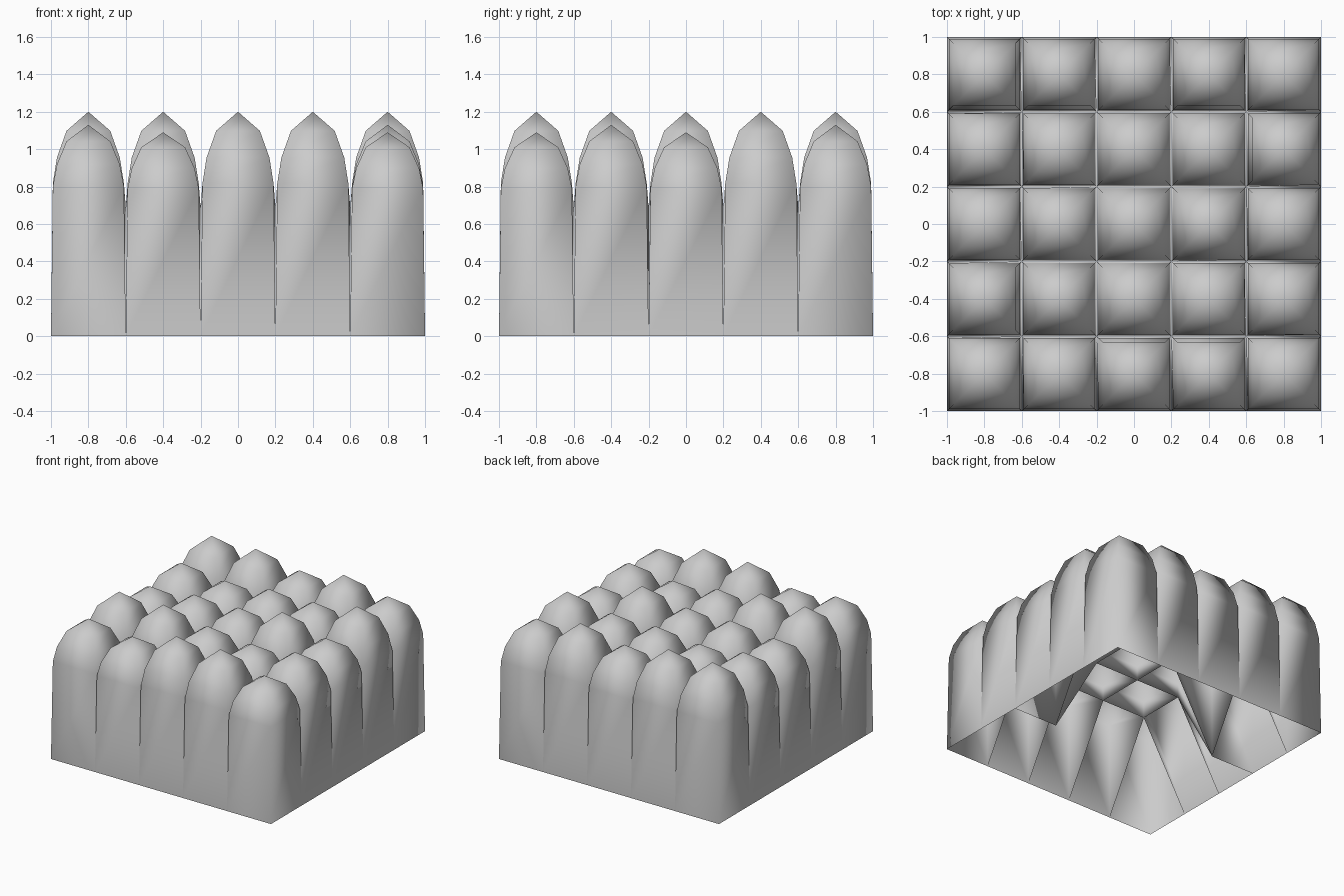
import bpy
import bmesh

if "Cube" in bpy.data.objects:
    bpy.data.objects.remove(bpy.data.objects["Cube"])

CELL, N, VALLEY = 0.4, 5, 0.69

# Peak heights, rows from front (-y) to back (+y)
A, B, C = 1.2, 1.13, 1.09
PEAKS = [[B, C, A, A, C],
         [A, A, B, C, B],
         [C, B, B, A, C],
         [B, C, B, B, A],
         [A, A, B, A, B]]

# Dome rings: half width, fraction of the way from valley to peak
RINGS = [(0.19, 0.25), (0.168, 0.52), (0.117, 0.80)]

# Inner grid points that hang down to the ground as legs
LEGS = {(4, 2), (1, 3)}


def base_point(i, j):
    edge = i in (0, N) or j in (0, N)
    z = 0.0 if edge or (i, j) in LEGS else VALLEY
    return (-1 + CELL * i, -1 + CELL * j, z)


def add_tower(bm, grid, i, j, peak):
    """Open-bottomed tower standing on four shared grid points."""
    cx, cy = -0.8 + CELL * i, -0.8 + CELL * j
    offs = [(0, 0), (1, 0), (1, 1), (0, 1)]
    ring = [grid[i + a, j + b] for a, b in offs]
    # walls and dome
    for w, f in RINGS:
        z = VALLEY + (peak - VALLEY) * f
        nxt = [bm.verts.new((cx + w * (2 * a - 1), cy + w * (2 * b - 1), z))
               for a, b in offs]
        for k in range(4):
            m = (k + 1) % 4
            bm.faces.new((ring[k], ring[m], nxt[m], nxt[k])).smooth = True
        ring = nxt
    # pointed cap
    tip = bm.verts.new((cx, cy, peak))
    for k in range(4):
        bm.faces.new((ring[k], ring[(k + 1) % 4], tip)).smooth = True


# One continuous shell of towers sharing their valley points
bm = bmesh.new()
grid = {(i, j): bm.verts.new(base_point(i, j))
        for i in range(N + 1) for j in range(N + 1)}
for j in range(N):
    for i in range(N):
        add_tower(bm, grid, i, j, PEAKS[j][i])
mesh = bpy.data.meshes.new("domed_towers")
bm.to_mesh(mesh)
bm.free()
bpy.context.collection.objects.link(bpy.data.objects.new("domed_towers", mesh))
